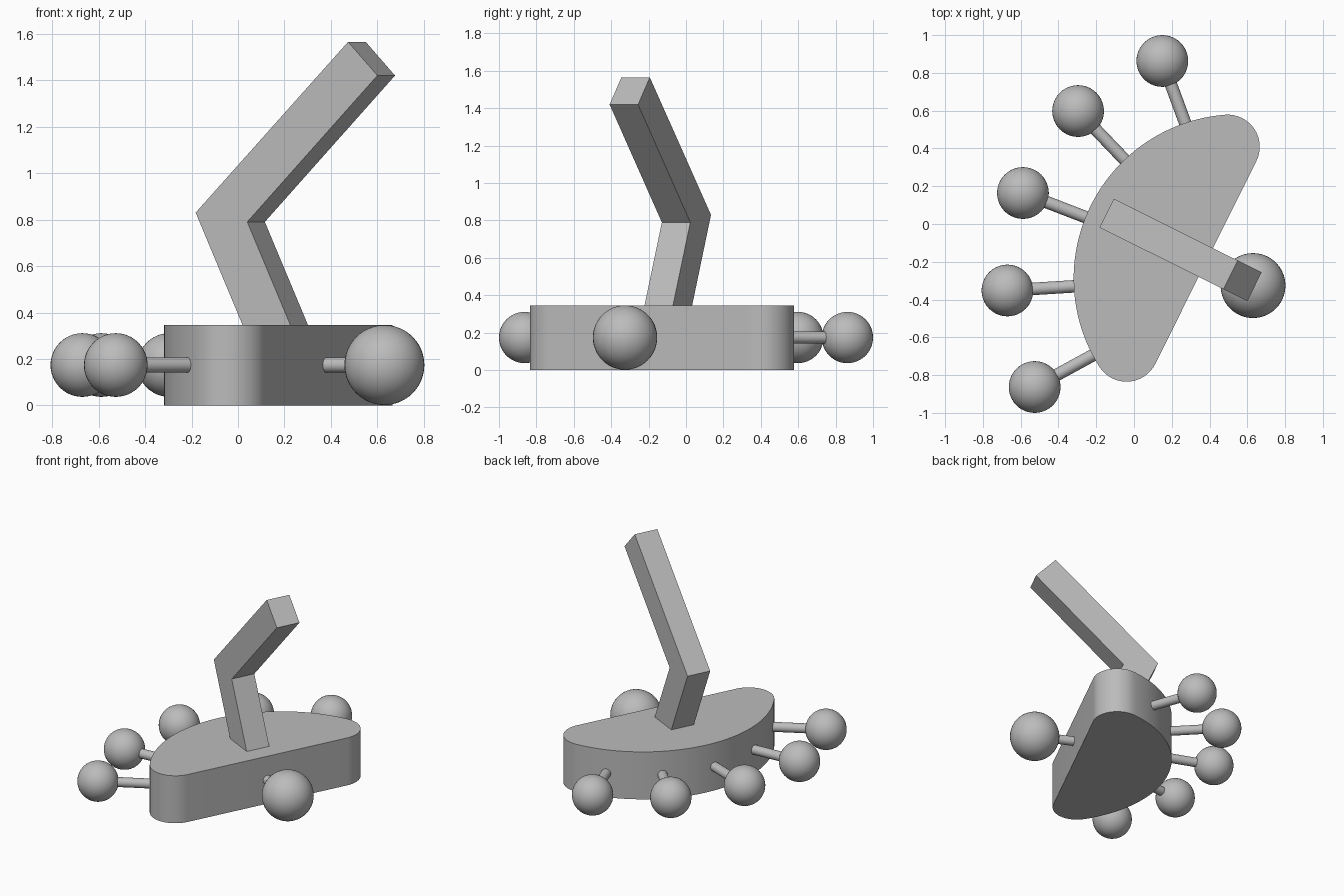
import bpy, bmesh, math
from mathutils import Vector, Matrix

cube = bpy.data.objects.get("Cube")
if cube:
    bpy.data.objects.remove(cube, do_unlink=True)

grey = bpy.data.materials.new("plain grey")
grey.use_nodes = True
COLOUR = (0.5, 0.5, 0.5, 1)
grey.diffuse_color = COLOUR
grey.node_tree.nodes["Principled BSDF"].inputs["Base Color"].default_value = COLOUR

# Local frame of the turned model: u points out of the flat side, v runs along it
FRAME = Matrix.Translation((0.228, -0.128, 0)) @ Matrix.Rotation(math.radians(-26.5), 4, 'Z')
AXLE_Z = 0.174


def finish(name, bm, matrix, smooth=True):
    bmesh.ops.recalc_face_normals(bm, faces=bm.faces)
    mesh = bpy.data.meshes.new(name)
    bm.to_mesh(mesh)
    bm.free()
    mesh.materials.append(grey)
    ob = bpy.data.objects.new(name, mesh)
    bpy.context.collection.objects.link(ob)
    ob.matrix_world = matrix
    if smooth:
        bpy.ops.object.select_all(action='DESELECT')
        ob.select_set(True)
        bpy.context.view_layer.objects.active = ob
        bpy.ops.object.shade_smooth_by_angle(angle=math.radians(35))
    return ob


def extrude(name, points, direction, smooth):
    bm = bmesh.new()
    face = bm.faces.new([bm.verts.new(p) for p in points])
    new = bmesh.ops.extrude_face_region(bm, geom=[face])["geom"]
    bmesh.ops.translate(bm, vec=direction, verts=[g for g in new if isinstance(g, bmesh.types.BMVert)])
    return finish(name, bm, FRAME, smooth)


def arc(cu, cv, radius, start, end, steps):
    angles = [start + (end - start) * i / steps for i in range(steps + 1)]
    return [(cu + radius * math.cos(a), cv + radius * math.sin(a), 0) for a in angles]


# Body: half-moon outline, one wide arc joined to the flat side by two round corners
CORNER, HALF, BOW = 0.17, 0.6, 0.36
bow_radius = CORNER + math.hypot(HALF, BOW)
tip = math.pi - math.atan2(HALF, BOW)
outline = arc(0, HALF, CORNER, 0, tip, 16)
outline += arc(BOW, 0, bow_radius, tip, 2 * math.pi - tip, 48)[1:-1]
outline += arc(0, -HALF, CORNER, 2 * math.pi - tip, 2 * math.pi, 16)
extrude("body", outline, (0, 0, 0.346), True)

# Bent arm leaning back, then reaching over the flat side
ARM = 0.17
profile = [(0.061, 0.3), (-0.168, 0.79), (0.458, 1.42), (0.317, 1.565), (-0.416, 0.83), (-0.169, 0.3)]
extrude("bent_arm", [(u, -ARM / 2, z) for u, z in profile], (0, ARM, 0), False)


# Balls on short pegs
def ball_on_peg(name, ball, root, radius):
    centre, base = Vector((*ball, AXLE_Z)), Vector((*root, AXLE_Z))
    bm = bmesh.new()
    bmesh.ops.create_uvsphere(bm, u_segments=40, v_segments=24, radius=radius)
    finish(name + "_ball", bm, Matrix.Translation(centre))
    axis = base - centre
    bm = bmesh.new()
    bmesh.ops.create_cone(bm, cap_ends=True, segments=24, radius1=0.033, radius2=0.033,
                          depth=axis.length)
    turn = axis.to_track_quat('Z', 'Y').to_matrix().to_4x4()
    finish(name + "_peg", bm, Matrix.Translation((centre + base) / 2) @ turn)


ball_on_peg("front", (0.63, -0.326), (0.36, -0.194), 0.172)
toes = [((0.15, 0.863), (0.28, 0.51)), ((-0.296, 0.598), (-0.03, 0.32)),
        ((-0.588, 0.164), (-0.24, 0.03)), ((-0.67, -0.352), (-0.3, -0.329)),
        ((-0.526, -0.863), (-0.2, -0.685))]
for i, (ball, root) in enumerate(toes, 1):
    ball_on_peg(f"rim_{i}", ball, root, 0.137)
